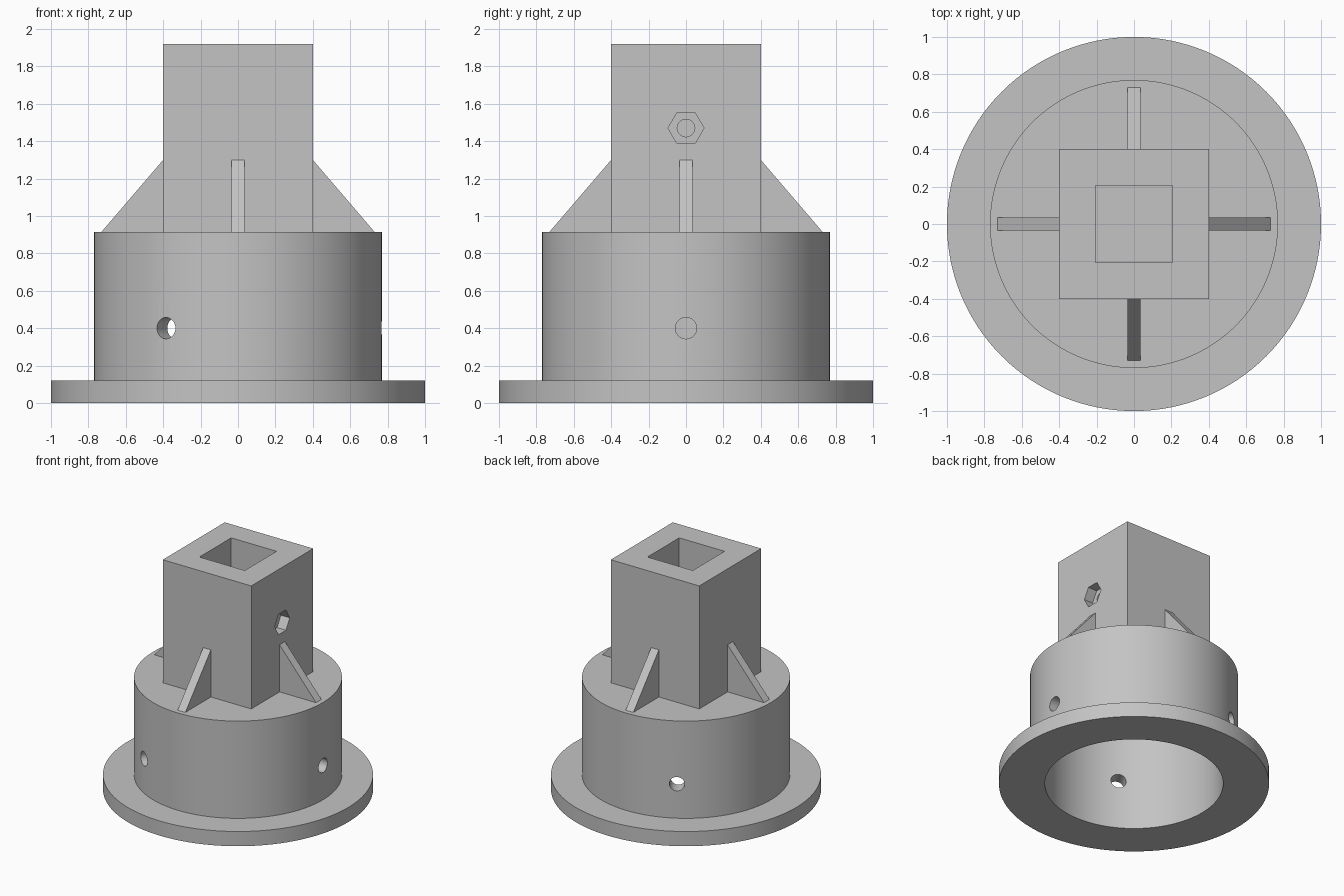
import bpy, bmesh
from math import pi, cos, sin, radians
from mathutils import Matrix, Vector

cube = bpy.data.objects.get("Cube")
if cube:
    bpy.data.objects.remove(cube, do_unlink=True)

GREY = (0.55, 0.55, 0.55, 1)
grey = bpy.data.materials.new("plain grey")
grey.use_nodes = True
grey.diffuse_color = GREY
grey.node_tree.nodes["Principled BSDF"].inputs["Base Color"].default_value = GREY

# Key dimensions
DRUM_TOP, TOWER_TOP, TOWER_HALF = 0.915, 1.92, 0.4
NUT_Z = 1.47


def make_object(name, bm):
    bmesh.ops.recalc_face_normals(bm, faces=bm.faces)
    mesh = bpy.data.meshes.new(name)
    bm.to_mesh(mesh)
    bm.free()
    mesh.materials.append(grey)
    obj = bpy.data.objects.new(name, mesh)
    bpy.context.collection.objects.link(obj)
    return obj


def box(name, low, high):
    bm = bmesh.new()
    low, high = Vector(low), Vector(high)
    bmesh.ops.create_cube(bm, size=1, matrix=Matrix.Translation((low + high) / 2)
                          @ Matrix.Diagonal((*(high - low), 1)))
    return make_object(name, bm)


def radial_prism(name, sides, radius, start, end, z, angle=0, twist=0):
    """Prism lying along the outward direction at the given angle."""
    bm = bmesh.new()
    place = (Matrix.Rotation(angle, 4, 'Z') @ Matrix.Translation(((start + end) / 2, 0, z))
             @ Matrix.Rotation(pi / 2, 4, 'Y') @ Matrix.Rotation(twist, 4, 'Z'))
    bmesh.ops.create_cone(bm, cap_ends=True, segments=sides, radius1=radius,
                          radius2=radius, depth=end - start, matrix=place)
    return make_object(name, bm)


def cut(target, cutter):
    mod = target.modifiers.new("cut", 'BOOLEAN')
    mod.operation, mod.solver, mod.object = 'DIFFERENCE', 'EXACT', cutter
    bpy.context.view_layer.objects.active = target
    bpy.ops.object.modifier_apply(modifier=mod.name)
    bpy.data.objects.remove(cutter, do_unlink=True)


# Flanged drum, turned from one profile and hollow underneath
profile = [(0, 0.8), (0.66, 0.8), (0.66, 0), (1, 0), (1, 0.12),
           (0.77, 0.12), (0.77, DRUM_TOP), (0, DRUM_TOP)]
bm = bmesh.new()
verts = [bm.verts.new((r, 0, z)) for r, z in profile]
edges = [bm.edges.new(pair) for pair in zip(verts, verts[1:])]
bmesh.ops.spin(bm, geom=verts + edges, cent=(0, 0, 0), axis=(0, 0, 1),
               angle=2 * pi, steps=128)
bmesh.ops.remove_doubles(bm, verts=bm.verts, dist=0.0001)
drum = make_object("flanged_drum", bm)

# Three screw holes through the drum wall
for i in range(3):
    cut(drum, radial_prism("screw_hole", 32, 0.057, 0.55, 0.9, 0.4, i * 2 * pi / 3))

# Square socket tower with a blind bore
H = TOWER_HALF
tower = box("socket_tower", (-H, -H, DRUM_TOP), (H, H, TOWER_TOP))
cut(tower, box("bore", (-0.205, -0.205, DRUM_TOP + 0.01), (0.205, 0.205, 2.1)))

# Hexagonal nut pocket and bolt hole on the +x wall
cut(tower, radial_prism("nut_pocket", 6, 0.096, H - 0.08, H + 0.1, NUT_Z))
cut(tower, radial_prism("bolt_hole", 32, 0.047, 0.1, H + 0.1, NUT_Z))

# Four triangular ribs bracing the tower
for i, side in enumerate(("left", "back", "right", "front")):
    bm = bmesh.new()
    tri = [bm.verts.new((x, -0.035, z)) for x, z in
           ((H, DRUM_TOP), (0.73, DRUM_TOP), (H, 1.3))]
    face = bm.faces.new(tri)
    new = bmesh.ops.extrude_face_region(bm, geom=[face])["geom"]
    bmesh.ops.translate(bm, vec=(0, 0.07, 0),
                        verts=[v for v in new if isinstance(v, bmesh.types.BMVert)])
    bm.transform(Matrix.Rotation(i * pi / 2, 4, 'Z'))
    make_object(side + "_rib", bm)

# Smooth round walls while keeping crisp edges
for obj in (drum, tower):
    bpy.ops.object.select_all(action='DESELECT')
    obj.select_set(True)
    bpy.context.view_layer.objects.active = obj
    bpy.ops.object.shade_smooth_by_angle(angle=radians(30))
